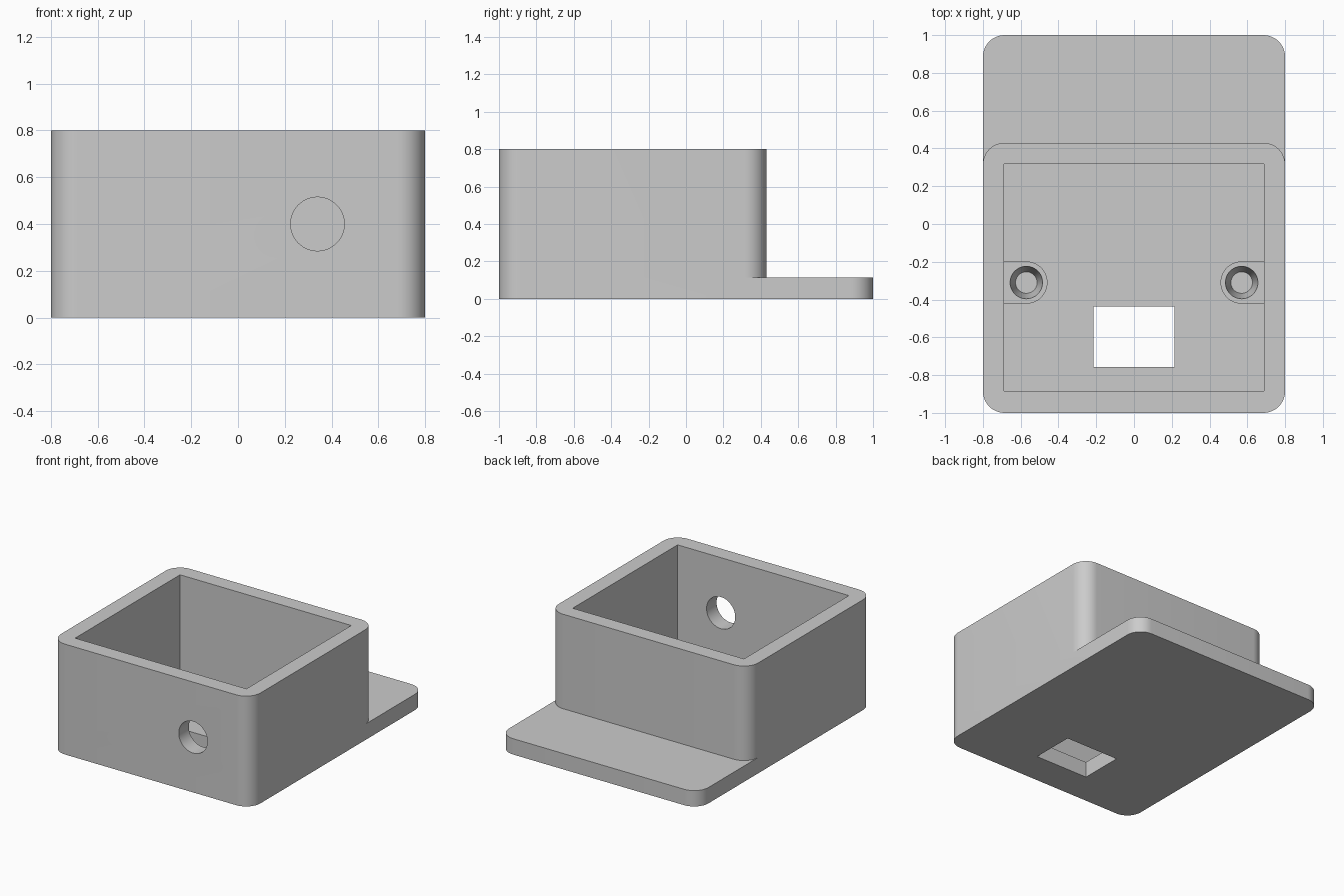
import bpy, bmesh, math
from mathutils import Matrix

if "Cube" in bpy.data.objects:
    bpy.data.objects.remove(bpy.data.objects["Cube"])

R = 0.115          # corner radius
T = 0.115          # wall and floor thickness
POST_TOP = 0.29


def rounded_rect(x0, x1, y0, y1, r, n=12):
    """Counter-clockwise outline with rounded corners."""
    pts = []
    corners = [(x1 - r, y0 + r, -90), (x1 - r, y1 - r, 0),
               (x0 + r, y1 - r, 90), (x0 + r, y0 + r, 180)]
    for cx, cy, start in corners:
        for i in range(n + 1):
            a = math.radians(start + 90 * i / n)
            pts.append((cx + r * math.cos(a), cy + r * math.sin(a)))
    return pts


def rect(x0, x1, y0, y1):
    return [(x0, y0), (x1, y0), (x1, y1), (x0, y1)]


def finish(name, bm):
    bmesh.ops.recalc_face_normals(bm, faces=bm.faces)
    me = bpy.data.meshes.new(name)
    bm.to_mesh(me)
    bm.free()
    ob = bpy.data.objects.new(name, me)
    bpy.context.collection.objects.link(ob)
    return ob


def prism(name, outline, z0, z1):
    """Extrude an outline straight up from z0 to z1."""
    bm = bmesh.new()
    low = [bm.verts.new((x, y, z0)) for x, y in outline]
    top = [bm.verts.new((x, y, z1)) for x, y in outline]
    bm.faces.new(low[::-1])
    bm.faces.new(top)
    n = len(low)
    for i in range(n):
        j = (i + 1) % n
        bm.faces.new((low[i], low[j], top[j], top[i]))
    return finish(name, bm)


def cone(name, r0, r1, depth, matrix):
    bm = bmesh.new()
    bmesh.ops.create_cone(bm, cap_ends=True, segments=48, radius1=r0,
                          radius2=r1, depth=depth, matrix=matrix)
    return finish(name, bm)


def boolean(target, tool, operation):
    """Apply a boolean and remove the helper."""
    tool.hide_render = True
    mod = target.modifiers.new("bool", 'BOOLEAN')
    mod.operation = operation
    mod.solver = 'EXACT'
    mod.object = tool
    bpy.ops.object.select_all(action='DESELECT')
    bpy.context.view_layer.objects.active = target
    target.select_set(True)
    bpy.ops.object.modifier_apply(modifier=mod.name)
    bpy.data.objects.remove(tool, do_unlink=True)


# Base plate plus the hollow box standing on its front part
housing = prism("housing", rounded_rect(-0.8, 0.8, -1, 1, R), 0, T)
boolean(housing, prism("box", rounded_rect(-0.8, 0.8, -1, 0.43, R), 0, 0.8), 'UNION')
boolean(housing, prism("cavity", rect(-0.687, 0.687, -0.885, 0.317), T, 0.9), 'DIFFERENCE')

# Screw posts joined to the side walls, with tapered blind holes
for s in (1, -1):
    cx, cy, r = 0.57, -0.31, 0.112
    outline = [(s * 0.74, cy + r)]
    for i in range(25):
        a = math.radians(90 + 180 * i / 24)
        outline.append((s * (cx + r * math.cos(a)), cy + r * math.sin(a)))
    outline.append((s * 0.74, cy - r))
    boolean(housing, prism("post", outline, 0.06, POST_TOP), 'UNION')
    depth = POST_TOP - T
    slope = (0.086 - 0.057) / depth
    over = 0.02
    boolean(housing, cone("pilot_hole", 0.057, 0.086 + slope * over, depth + over,
                          Matrix.Translation((s * cx, cy, T + (depth + over) / 2))),
            'DIFFERENCE')

# Floor window and round cable hole in the front wall
boolean(housing, prism("window", rect(-0.214, 0.214, -0.757, -0.438), -0.1, 0.2), 'DIFFERENCE')
boolean(housing, cone("cable_hole", 0.115, 0.115, 0.3,
                      Matrix.Translation((0.34, -0.95, 0.4)) @ Matrix.Rotation(math.pi / 2, 4, 'X')),
        'DIFFERENCE')

# Single grey material, smooth rounded corners with crisp edges
grey = bpy.data.materials.new("light grey")
grey.diffuse_color = (0.6, 0.6, 0.6, 1)
grey.use_nodes = True
grey.node_tree.nodes["Principled BSDF"].inputs["Base Color"].default_value = grey.diffuse_color
housing.data.materials.clear()
housing.data.materials.append(grey)
bpy.ops.object.select_all(action='DESELECT')
bpy.context.view_layer.objects.active = housing
housing.select_set(True)
bpy.ops.object.shade_smooth_by_angle(angle=math.radians(30))
